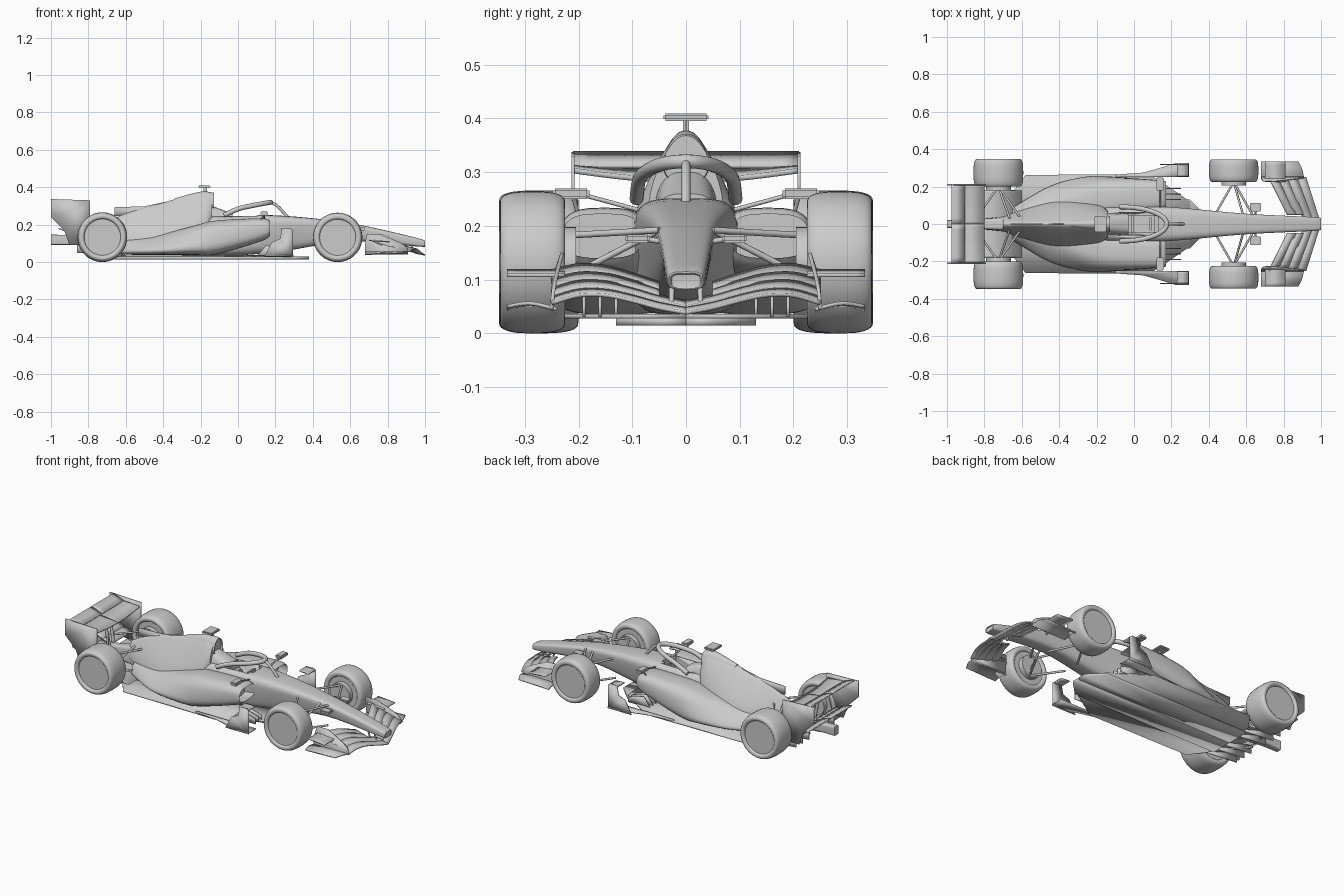
import bpy, bmesh, math
from mathutils import Vector, Matrix

if "Cube" in bpy.data.objects:
    bpy.data.objects.remove(bpy.data.objects["Cube"])

colour = (.6, .6, .6, 1)
grey = bpy.data.materials.new("light_grey")
grey.use_nodes = True
grey.diffuse_color = colour
grey.node_tree.nodes["Principled BSDF"].inputs["Base Color"].default_value = colour


def finish(name, bm, mirror=False, thickness=0):
    """Turn a bmesh into a shaded object, optionally mirrored across the car's centre line."""
    bmesh.ops.recalc_face_normals(bm, faces=bm.faces[:])
    mesh = bpy.data.meshes.new(name)
    bm.to_mesh(mesh)
    bm.free()
    part = bpy.data.objects.new(name, mesh)
    bpy.context.collection.objects.link(part)
    mesh.materials.append(grey)
    bpy.ops.object.select_all(action="DESELECT")
    part.select_set(True)
    bpy.context.view_layer.objects.active = part
    bpy.ops.object.shade_smooth_by_angle(angle=math.radians(40))
    if thickness:
        solid = part.modifiers.new("Thickness", "SOLIDIFY")
        solid.thickness, solid.offset = thickness, 0
    if mirror:
        flip = part.modifiers.new("Mirror", "MIRROR")
        flip.use_axis = (False, True, False)
        flip.use_mirror_merge = False
    return part


def spline(keys, steps=5):
    """Smooth path through points of any dimension."""
    keys = [Vector(key) for key in keys]
    padded = [keys[0], *keys, keys[-1]]
    path = []
    for before, start, end, after in zip(padded, padded[1:], padded[2:], padded[3:]):
        for step in range(steps):
            t = step / steps
            cubic = 3 * (start - end) + after - before
            square = 2 * before - 5 * start + 4 * end - after
            path.append(start + (end - before + (square + cubic * t) * t) * t / 2)
    return path + [keys[-1]]


def rounded(angle, power):
    """Point on a unit superellipse."""
    return [math.copysign(abs(value) ** (2 / power), value) for value in (math.cos(angle), math.sin(angle))]


def bridge(bm, rows, closed=False):
    for row, following in zip(rows, rows[1:]):
        count = len(row)
        for k in range(count if closed else count - 1):
            n = (k + 1) % count
            bm.faces.new((row[k], row[n], following[n], following[k]))


def station(x, half, low, top, y=0, taper=0):
    return x, y, half, low, top, taper


def loft(name, stations, power=3, mirror=False, inlet=0, sides=32):
    """Skin rounded sections listed from front to back; inlet sinks the front face."""
    bm = bmesh.new()
    rings = []
    for x, y, half, low, top, taper in spline(stations):
        ring = []
        for k in range(sides):
            u, v = rounded(math.tau * k / sides, power)
            ring.append(bm.verts.new((x, y + u * half * (1 - taper * v), (low + top + v * (top - low)) / 2)))
        rings.append(ring)
    bridge(bm, rings, closed=True)
    mouth = bm.faces.new(rings[0])
    bm.faces.new(rings[-1])
    if inlet:
        bmesh.ops.inset_region(bm, faces=[mouth], thickness=.008)
        pocket = bmesh.ops.extrude_discrete_faces(bm, faces=[mouth])["faces"][0]
        bmesh.ops.translate(bm, verts=pocket.verts, vec=(-inlet, 0, 0))
    return finish(name, bm, mirror)


def chord(y, lead, trail):
    """Front and rear edge points (x, z) of a wing at one span position."""
    return lead[0], y, lead[1], trail[0], y, trail[1]


def wing(name, chords, thickness=.007):
    bm = bmesh.new()
    rows = [[bm.verts.new(row[:3]), bm.verts.new(row[3:])] for row in spline(chords)]
    bridge(bm, rows)
    return finish(name, bm, True, thickness)


def plate(name, outline, thickness=.006, mirror=True, **level):
    """Flat sheet at a fixed y (outline in x, z) or a fixed z (outline in x, y)."""
    bm = bmesh.new()
    if "y" in level:
        corners = [(x, level["y"], z) for x, z in outline]
    else:
        corners = [(x, y, level["z"]) for x, y in outline]
    bm.faces.new([bm.verts.new(corner) for corner in corners])
    return finish(name, bm, mirror, thickness)


def box(name, centre, size, mirror=False, bevel=.004):
    bm = bmesh.new()
    matrix = Matrix.Translation(centre) @ Matrix.Diagonal((*size, 1))
    bmesh.ops.create_cube(bm, size=1, matrix=matrix)
    bmesh.ops.bevel(bm, geom=bm.edges[:], offset=bevel, segments=2, affect="EDGES")
    return finish(name, bm, mirror)


def rods(name, pairs, radius=.005, sides=10):
    """Straight round bars between pairs of points, on both sides of the car."""
    bm = bmesh.new()
    for start, end in pairs:
        start, end = Vector(start), Vector(end)
        along = end - start
        matrix = Matrix.Translation((start + end) / 2) @ along.to_track_quat("Z", "Y").to_matrix().to_4x4()
        bmesh.ops.create_cone(bm, segments=sides, radius1=radius, radius2=radius,
                              depth=along.length, cap_ends=True, matrix=matrix)
    return finish(name, bm, mirror=True)


def tube(name, path, radius):
    curve = bpy.data.curves.new(name, "CURVE")
    curve.dimensions, curve.bevel_depth, curve.use_fill_caps = "3D", radius, True
    points = spline(path)
    line = curve.splines.new("POLY")
    line.points.add(len(points) - 1)
    for point, position in zip(line.points, points):
        point.co = (*position, 1)
    curve.materials.append(grey)
    bpy.context.collection.objects.link(bpy.data.objects.new(name, curve))


def axle(name, x, radius, inner, outer, reach, body_half):
    """Pair of tyres with recessed covers, brake drums and wishbones."""
    middle, half, sides = (inner + outer) / 2, (outer - inner) / 2, 32
    bm = bmesh.new()
    ring = []
    for k in range(sides):
        u, v = rounded(math.tau * k / sides, 2.8)
        ring.append(bm.verts.new((x, middle + u * half, radius * (1.84 + v * .16))))
    edges = [bm.edges.new((ring[k - 1], ring[k])) for k in range(sides)]
    bmesh.ops.spin(bm, geom=ring + edges, cent=(x, 0, radius), axis=(0, 1, 0),
                   angle=math.tau, steps=48, use_merge=True)
    bmesh.ops.remove_doubles(bm, verts=bm.verts[:], dist=.00001)
    finish(name + "_tyres", bm, mirror=True)
    inset = half * .15
    rods(name + "_wheel_covers", [((x, inner + inset, radius), (x, outer - inset, radius))], radius * .75, sides=48)
    rods(name + "_brake_drums", [((x, inner - .02, radius), (x, middle, radius))], radius * .5, sides=32)
    arms = [((x + side * reach, body_half, radius + rise * 1.2), (x, inner, radius + rise))
            for rise in (-.05, .05) for side in (-1, 1)]
    pushrod = ((x + reach / 2, body_half, radius + .06), (x, inner, radius - .03))
    rods(name + "_suspension", arms + [pushrod], radius=.006)


# Wheels and suspension
axle("front", x=.533, radius=.132, inner=.225, outer=.346, reach=.1, body_half=.05)
axle("rear", x=-.725, radius=.133, inner=.2, outer=.348, reach=.12, body_half=.03)

# Nose and survival cell, with the cockpit cut out
tub = loft("nose_and_cockpit_tub", [
    station(x=.995, half=.025, low=.085, top=.108),
    station(x=.96, half=.037, low=.083, top=.128),
    station(x=.6, half=.052, low=.11, top=.208, taper=-.15),
    station(x=.25, half=.08, low=.06, top=.247, taper=-.2),
    station(x=0, half=.1, low=.036, top=.25),
    station(x=-.3, half=.09, low=.036, top=.24, taper=.1)], power=4)
cutter = box("cockpit_cutter", centre=(.015, 0, .28), size=(.23, .124, .24), bevel=.02)
cutter.hide_render = True
cutter.hide_viewport = True
opening = tub.modifiers.new("Cockpit", "BOOLEAN")
opening.object, opening.operation = cutter, "DIFFERENCE"
loft("headrest", [station(x=-.03, half=.055, low=.16, top=.26),
                  station(x=-.14, half=.06, low=.16, top=.3, taper=.2)])
box("seat", centre=(-.05, 0, .18), size=(.1, .11, .05), bevel=.01)
box("steering_wheel", centre=(.09, 0, .22), size=(.015, .07, .04))

# Engine cover, air intake, fin and tail
loft("engine_cover", [
    station(x=-.14, half=.06, low=.2, top=.368, taper=.45),
    station(x=-.2, half=.09, low=.1, top=.374, taper=.6),
    station(x=-.4, half=.1, low=.05, top=.318, taper=.75),
    station(x=-.6, half=.06, low=.06, top=.26, taper=.7),
    station(x=-.7, half=.035, low=.09, top=.21, taper=.4)], power=2.5)
loft("air_intake", [
    station(x=-.128, half=.04, low=.28, top=.37, taper=.2),
    station(x=-.2, half=.041, low=.27, top=.376, taper=.3),
    station(x=-.34, half=.025, low=.26, top=.34, taper=.3)], power=2.3, inlet=.04)
plate("shark_fin", [(-.35, .33), (-.5, .298), (-.66, .293), (-.66, .245), (-.4, .25)], y=0, mirror=False)
loft("gearbox_and_crash_box", [
    station(x=-.6, half=.045, low=.07, top=.2, taper=.3),
    station(x=-.85, half=.025, low=.09, top=.15),
    station(x=-1, half=.02, low=.092, top=.147)], power=6)
box("camera_mast", centre=(-.175, 0, .38), size=(.02, .012, .04))
box("camera_bar", centre=(-.18, 0, .402), size=(.065, .084, .014))

# Sidepods sweeping down to the floor
loft("sidepods", [
    station(x=.17, y=.155, half=.072, low=.14, top=.222),
    station(x=.12, y=.152, half=.083, low=.11, top=.234),
    station(x=-.12, y=.14, half=.11, low=.04, top=.222, taper=.12),
    station(x=-.25, y=.12, half=.122, low=.038, top=.19, taper=.3),
    station(x=-.45, y=.07, half=.11, low=.038, top=.14, taper=.5),
    station(x=-.65, y=.03, half=.05, low=.04, top=.12, taper=.4)], mirror=True, inlet=.06)

# Halo, mirrors and nose pods
arc = [math.pi * k / 10 for k in range(11)]
tube("halo_hoop", [(.25 * math.sin(a) - .075, .092 * math.cos(a), .25 + .07 * abs(math.sin(a)) ** .6)
                   for a in arc], radius=.013)
tube("halo_post", [(.17, 0, .32), (.21, 0, .3), (.265, 0, .24)], radius=.008)
box("mirrors", centre=(.14, .214, .26), size=(.04, .068, .02), mirror=True)
rods("mirror_stays", [((.14, .09, .23), (.14, .2, .26)), ((.12, .2, .22), (.14, .21, .255))], radius=.004)
box("nose_pods", centre=(.65, .09, .176), size=(.06, .046, .016), mirror=True)
rods("nose_pod_stays", [((.65, .04, .17), (.65, .08, .176))])

# Floor, plank and diffuser
floor_half = [(.3, 0), (.3, .12), (.17, .21), (.08, .267), (-.58, .262), (-.65, .17), (-.65, 0)]
plate("floor", floor_half, z=.032, thickness=.008)
plate("plank", [(.38, 0), (.38, .05), (.3, .13), (-.66, .13), (-.66, 0)], z=.022, thickness=.014)
wing("diffuser", [chord(y, lead=(-.6, .032), trail=(-.86, .105)) for y in (0, .1, .18)])
for y in (.06, .12, .18):
    plate("diffuser_strakes", [(-.62, .03), (-.86, .05), (-.86, .105)], y=y)

# Flared floor edges, barge boards and fences
plate("floor_edges", [(-.1, .25), (-.1, .264), (.05, .275), (.14, .3), (.22, .325), (.295, .325), (.295, .25)], z=.036)
plate("barge_boards", [(.14, .03), (.295, .03), (.295, .17), (.28, .18), (.235, .178), (.225, .125), (.18, .105)], y=.318)
wing("barge_board_tops", [chord(y, lead=(.29, .17), trail=(.23, .175)) for y in (.255, .32)])
for y in (.13, .16, .19):
    plate("floor_fences", [(.25, .03), (.25, .06), (.15, .09), (.1, .03)], y=y)

# Front wing: swept stacked elements rising mid-span
for k in range(4):
    chords = []
    for step in range(0 if k < 2 else 1, 6):
        t = step / 5
        lead = 1 - .08 * t - k * (.036 + .014 * t)
        height = .038 + .011 * k + .034 * math.sin(2.6 * t ** 1.4)
        chords.append(chord(.25 * t, lead=(lead, height), trail=(lead - .05, height + .01 + .006 * k * t)))
    wing("front_wing_element", chords)
wing("front_wing_end_plates", [chord(.25, lead=(.91, .045), trail=(.68, .045)),
                               chord(.245, lead=(.89, .09), trail=(.68, .1)),
                               chord(.23, lead=(.76, .15), trail=(.69, .15))])
wing("front_wing_foot_plates", [chord(.24, lead=(.91, .045), trail=(.68, .042)),
                                chord(.29, lead=(.9, .056), trail=(.68, .054)),
                                chord(.333, lead=(.88, .05), trail=(.68, .044))])
wing("front_wing_dive_planes", [chord(y, lead=(.81, .108), trail=(.7, .116)) for y in (.225, .333)])
rods("front_wing_pylons", [((x + .02, .027, .05), (x, .026, .11)) for x in (.88, .92)])

# Rear wing: two planes, end plates, pylons and beam wing
wing("rear_wing_main_plane", [chord(y, lead=(-.8, .285 + .4 * y * y), trail=(-.925, .3 + .2 * y * y))
                              for y in (0, .1, .21)], thickness=.01)
wing("rear_wing_flap", [chord(y, lead=(-.905, .31), trail=(-.975, .336)) for y in (0, .21)])
plate("rear_wing_end_plates", [(-1, .337), (-.79, .33), (-.79, .25), (-.83, .09), (-.9, .09), (-.93, .17), (-1, .24)], y=.21)
rods("rear_wing_pylons", [((-.84, .02, .14), (-.87, .025, .29))], radius=.009)
for k in range(2):
    x, z = -.85 - .05 * k, .14 + .02 * k
    wing("beam_wing", [chord(y, lead=(x, z), trail=(x - .06, z + .02)) for y in (0, .205)])
